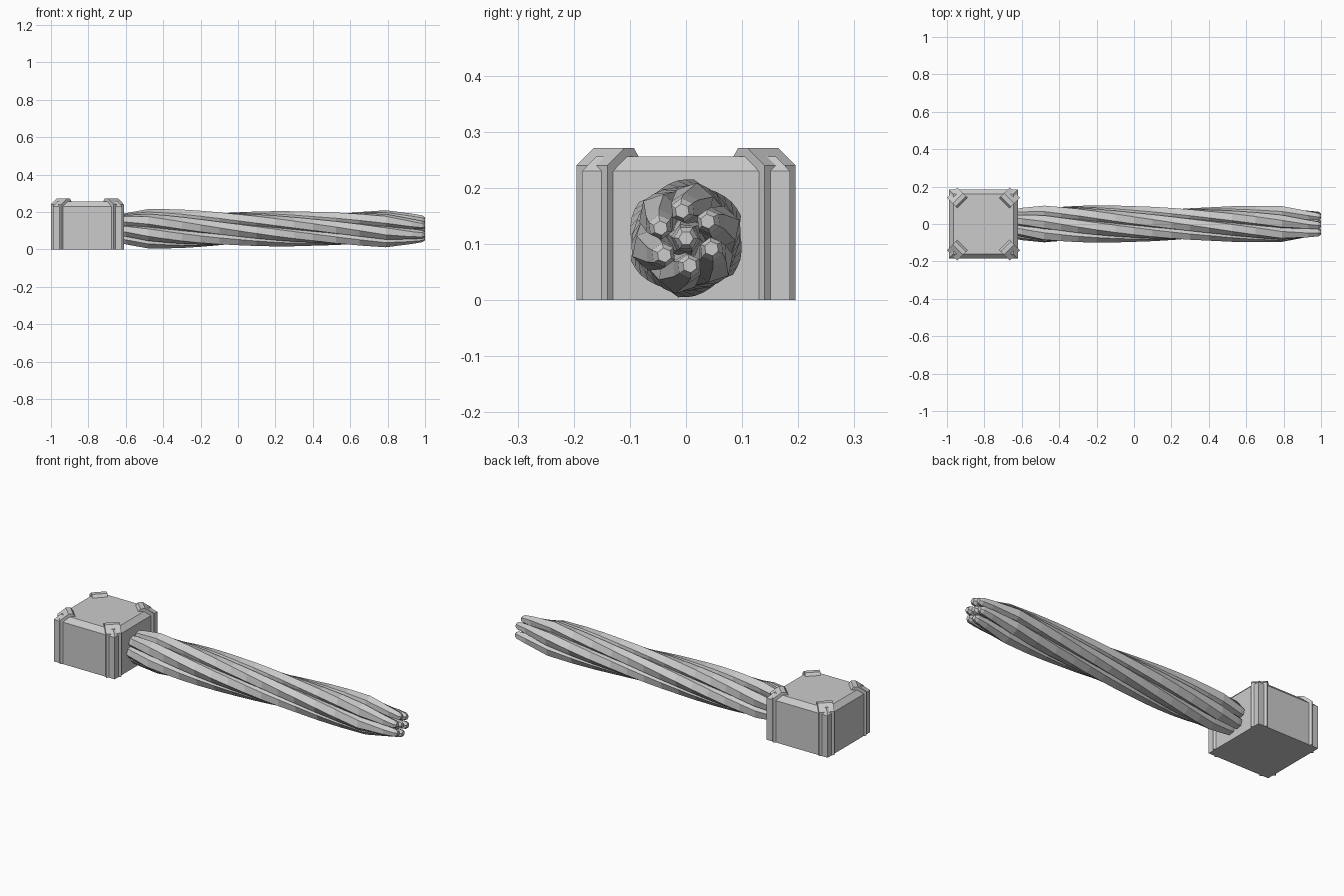
import bpy, bmesh, math
from mathutils import Vector

if "Cube" in bpy.data.objects:
    bpy.data.objects.remove(bpy.data.objects["Cube"])

grey = bpy.data.materials.new("stone grey")
grey.use_nodes = True
COLOUR = (0.6, 0.6, 0.6, 1)
grey.diffuse_color = COLOUR
grey.node_tree.nodes["Principled BSDF"].inputs["Base Color"].default_value = COLOUR

HEAD_X = -0.805
AXIS_Z = 0.11


def loft(name, rings):
    """Skin a list of closed rings and cap both ends."""
    bm = bmesh.new()
    loops = [[bm.verts.new(p) for p in ring] for ring in rings]
    n = len(loops[0])
    for a, b in zip(loops, loops[1:]):
        for i in range(n):
            j = (i + 1) % n
            bm.faces.new((a[i], a[j], b[j], b[i]))
    bm.faces.new(loops[0])
    bm.faces.new(loops[-1])
    bmesh.ops.recalc_face_normals(bm, faces=bm.faces)
    mesh = bpy.data.meshes.new(name)
    bm.to_mesh(mesh)
    bm.free()
    mesh.materials.append(grey)
    obj = bpy.data.objects.new(name, mesh)
    bpy.context.collection.objects.link(obj)
    return obj


# Head block with a bevelled top
def square(half, z):
    return [(HEAD_X + sx * half, sy * half, z)
            for sx, sy in ((-1, -1), (1, -1), (1, 1), (-1, 1))]


loft("head_block", [square(0.185, 0), square(0.185, 0.23), square(0.16, 0.256)])

# Corner braces: a side profile (radius, height) swept across each diagonal
BRACE = [(0.159, 0), (0.237, 0), (0.237, 0.24), (0.194, 0.271), (0.17, 0.271), (0.159, 0.256)]
for k, corner in enumerate(("back_left", "back_right", "front_right", "front_left")):
    a = math.radians(45 + 90 * k)
    out, side = Vector((math.cos(a), math.sin(a), 0)), Vector((-math.sin(a), math.cos(a), 0))
    loft("corner_brace_" + corner,
         [[Vector((HEAD_X, 0, z)) + out * r + side * w for r, z in BRACE]
          for w in (-0.039, 0.039)])

# Twisted handle: stations give x, distance from the axis, strand radius
STATIONS = [(-0.66, 0.05, 0.024), (-0.6, 0.056, 0.032), (-0.48, 0.066, 0.04),
            (-0.3, 0.064, 0.04), (0, 0.058, 0.038), (0.4, 0.056, 0.037),
            (0.65, 0.06, 0.038), (0.79, 0.063, 0.038), (0.93, 0.054, 0.027),
            (0.985, 0.05, 0.022), (1, 0.049, 0.013)]
TWIST = 1.6     # radians per unit of length
SIDES = 6


def refine(stations, step=0.1):
    """Add evenly spaced stations between the given ones."""
    for a, b in zip(stations, stations[1:]):
        n = max(1, round((b[0] - a[0]) / step))
        for i in range(n):
            yield tuple(p + (q - p) * i / n for p, q in zip(a, b))
    yield stations[-1]


def strand(name, phase, spread):
    rings = []
    for x, orbit, radius in refine(STATIONS):
        turn = phase + TWIST * (x - 1)
        cy, cz = orbit * spread * math.cos(turn), orbit * spread * math.sin(turn)
        rings.append([(x, cy + radius * math.cos(turn + math.tau * i / SIDES),
                       AXIS_Z + cz + radius * math.sin(turn + math.tau * i / SIDES))
                      for i in range(SIDES)])
    loft(name, rings)


for k in range(6):
    strand("handle_strand_%d" % (k + 1), math.radians(38 + 60 * k), 1)
strand("handle_core", 0, 0)
